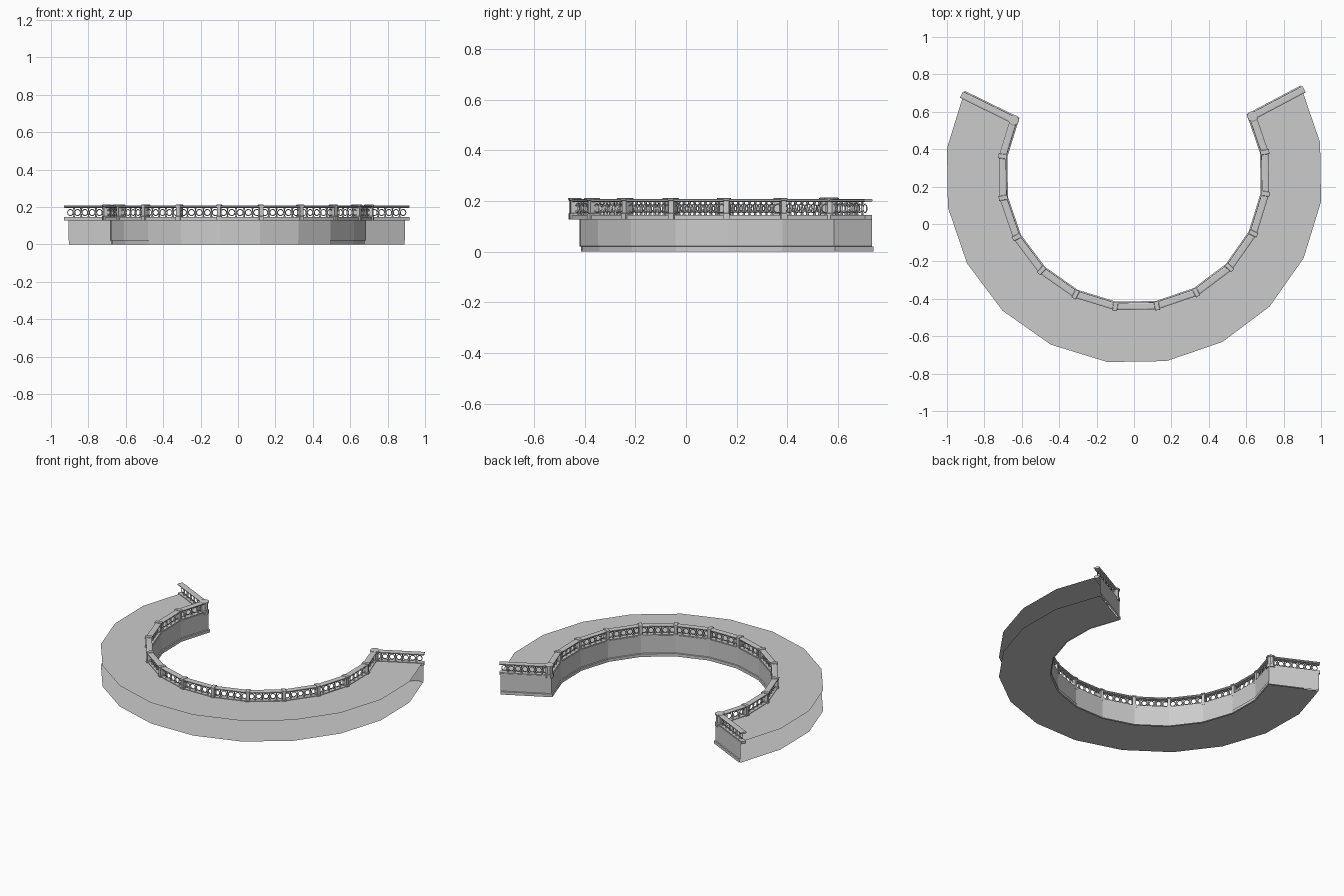
import bpy, bmesh, math
from mathutils import Vector, Matrix

if "Cube" in bpy.data.objects:
    bpy.data.objects.remove(bpy.data.objects["Cube"])

CY, N, ROT = 0.262, 14, math.radians(0.9)
R_OUT, R_IN = 1.01, 0.69
DECK_Z, RAIL_OFF = 0.142, -0.02


def arc(r):
    """Fourteen corners of a twenty-sided ring, open at the back."""
    angs = [math.radians(153 + 18 * i) + ROT for i in range(N)]
    return [Vector((r * math.cos(a), CY + r * math.sin(a))) for a in angs]


outer, inner = arc(R_OUT), arc(R_IN)
path = [outer[0]] + inner + [outer[-1]]


def offset(pts, d):
    """Offset an open polyline to its left with mitred corners."""
    dirs = [(b - a).normalized() for a, b in zip(pts, pts[1:])]
    nrm = [Vector((-v.y, v.x)) for v in dirs]
    res = [pts[0] + nrm[0] * d]
    for i in range(1, len(pts) - 1):
        m = (nrm[i - 1] + nrm[i]).normalized()
        res.append(pts[i] + m * d / m.dot(nrm[i]))
    return res + [pts[-1] + nrm[-1] * d]


def finish(bm, name):
    me = bpy.data.meshes.new(name)
    bm.to_mesh(me)
    bm.free()
    ob = bpy.data.objects.new(name, me)
    bpy.context.collection.objects.link(ob)
    return ob


def sweep(name, pts, profile, closed):
    """Sweep an (offset, z) profile along the polyline."""
    bm = bmesh.new()
    rows = [[bm.verts.new((p.x, p.y, z)) for p in offset(pts, d)] for d, z in profile]
    pairs = list(zip(rows, rows[1:])) + ([(rows[-1], rows[0])] if closed else [])
    for a, b in pairs:
        for i in range(len(pts) - 1):
            bm.faces.new((a[i + 1], a[i], b[i], b[i + 1]))
    if closed:
        bm.faces.new([r[0] for r in rows])
        bm.faces.new([r[-1] for r in reversed(rows)])
        bmesh.ops.recalc_face_normals(bm, faces=bm.faces[:])
    return finish(bm, name)


def plate(name, z, up):
    """Flat open-ring sheet."""
    bm = bmesh.new()
    o = [bm.verts.new((p.x, p.y, z)) for p in outer]
    n = [bm.verts.new((p.x, p.y, z)) for p in inner]
    for i in range(N - 1):
        f = (o[i], o[i + 1], n[i + 1], n[i])
        bm.faces.new(f if up else f[::-1])
    finish(bm, name)


def lathe(bm, mat, profile, seg):
    rows = [[bm.verts.new(mat @ Vector((r * math.cos(2 * math.pi * (k + .5) / seg),
                                        r * math.sin(2 * math.pi * (k + .5) / seg), z)))
             for k in range(seg)] for r, z in profile]
    for a, b in zip(rows, rows[1:]):
        for k in range(seg):
            j = (k + 1) % seg
            bm.faces.new((a[k], a[j], b[j], b[k]))
    bm.faces.new(rows[0][::-1])
    bm.faces.new(rows[-1])


def ring(bm, mat, r, t, seg=14, sides=4):
    """Small upright torus in the local xz plane."""
    rows = []
    for k in range(seg):
        a = 2 * math.pi * k / seg
        rows.append([bm.verts.new(mat @ Vector((
            (r + t * math.cos(b)) * math.cos(a), t * math.sin(b),
            (r + t * math.cos(b)) * math.sin(a))))
            for b in [2 * math.pi * s / sides for s in range(sides)]])
    for k in range(seg):
        a, b = rows[k], rows[(k + 1) % seg]
        for s in range(sides):
            j = (s + 1) % sides
            bm.faces.new((a[s], a[j], b[j], b[s]))


def frame(p, ang):
    return Matrix.Translation((p.x, p.y, 0)) @ Matrix.Rotation(ang, 4, 'Z')


# deck and floor sheets; the outer rim is open
plate("deck", DECK_Z, True)
plate("floor", 0, False)

# retaining wall with plinth
sweep("wall", path, [(0.006, 0), (0.006, 0.02), (0, 0.022), (0, DECK_Z)], False)

# handrail and bottom rail
ext = path[:]
ext[0] = path[0] + (path[0] - path[1]).normalized() * 0.008
ext[-1] = path[-1] + (path[-1] - path[-2]).normalized() * 0.008
c = RAIL_OFF
sweep("handrail", ext, [(c - .013, .196), (c + .013, .196), (c + .019, .201),
                        (c + .019, .206), (c + .012, .209), (c - .012, .209),
                        (c - .019, .206), (c - .019, .201)], True)
sweep("bottom_rail", ext, [(c - .016, .128), (c + .016, .128),
                           (c + .016, .146), (c - .016, .146)], True)

# balusters and rings in every bay
line = offset(path, RAIL_OFF)
bal, rings = bmesh.new(), bmesh.new()
for a, b in zip(line, line[1:]):
    d = b - a
    ang, n = math.atan2(d.y, d.x), max(2, round(d.length / 0.046))
    for i in range(n):
        m = frame(a + d * (i + .5) / n, ang)
        ring(rings, m @ Matrix.Translation((0, 0, .171)), .0165, .0028)
        if i:
            lathe(bal, frame(a + d * i / n, ang),
                  [(.006, .145), (.006, .150), (.003, .154), (.0065, .163),
                   (.003, .178), (.003, .187), (.006, .192), (.006, .197)], 6)
finish(bal, "balusters")
finish(rings, "baluster_rings")

# square posts at the bends, octagonal posts at the two corners
posts, corners = bmesh.new(), bmesh.new()
for i, p in enumerate(line[1:-1]):
    ang = math.atan2(p.y - CY, p.x) + math.pi / 2
    if i in (0, N - 1):
        lathe(corners, frame(p, ang),
              [(.029, .128), (.029, .150), (.024, .153), (.024, .200),
               (.030, .203), (.030, .211), (.024, .214)], 8)
    else:
        s = math.sqrt(2) / 2
        lathe(posts, frame(p, ang) @ Matrix.Diagonal((s * 2, s * 3.6, 1, 1)),
              [(.0125, .128), (.0125, .150), (.0105, .152), (.0105, .202),
               (.013, .204), (.013, .211), (.011, .213)], 4)
finish(posts, "posts")
finish(corners, "corner_posts")
